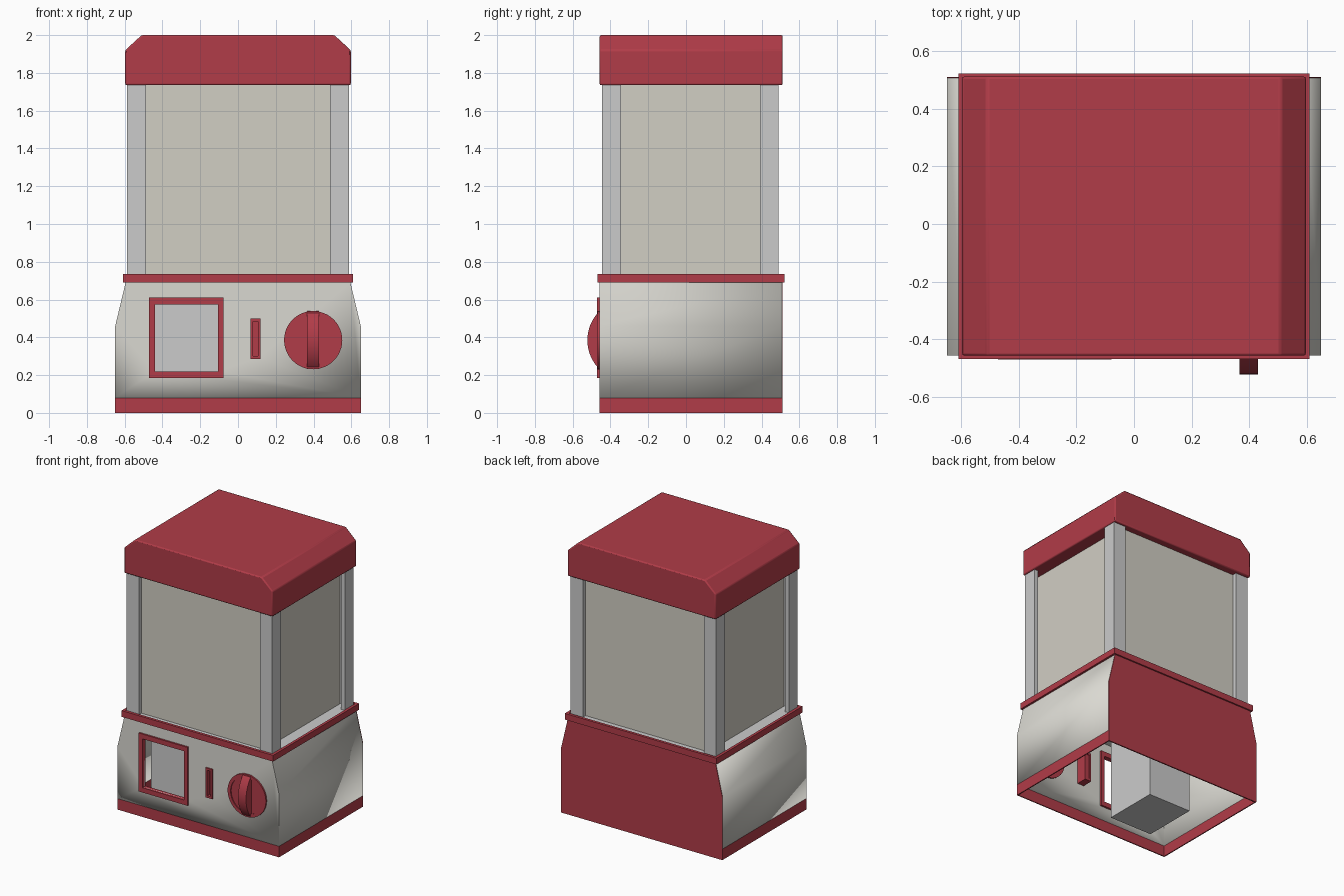
import bpy, bmesh, math

if "Cube" in bpy.data.objects:
    bpy.data.objects.remove(bpy.data.objects["Cube"])


def material(name, r, g, b):
    m = bpy.data.materials.new(name)
    m.diffuse_color = (r, g, b, 1)
    m.use_nodes = True
    m.node_tree.nodes["Principled BSDF"].inputs["Base Color"].default_value = m.diffuse_color
    return m


RED = material("red", 0.44, 0.045, 0.065)
CREAM = material("cream", 0.70, 0.69, 0.64)
GLASS = material("tinted_panel", 0.64, 0.62, 0.55)


def place(u, v, w, axis):
    # (u, v) lie in the profile plane, w runs along the axis
    return {"x": (w, u, v), "y": (u, w, v), "z": (u, v, w)}[axis]


def finish(name, bm, mat):
    me = bpy.data.meshes.new(name)
    bm.to_mesh(me)
    bm.free()
    ob = bpy.data.objects.new(name, me)
    bpy.context.collection.objects.link(ob)
    if mat:
        me.materials.append(mat)
    return ob


def prism(name, pts, axis, a, b, mat=None, remove=None):
    bm = bmesh.new()
    lo = [bm.verts.new(place(u, v, a, axis)) for u, v in pts]
    hi = [bm.verts.new(place(u, v, b, axis)) for u, v in pts]
    n = len(pts)
    bm.faces.new(lo)
    bm.faces.new(hi)
    for i in range(n):
        j = (i + 1) % n
        bm.faces.new((lo[i], lo[j], hi[j], hi[i]))
    bmesh.ops.recalc_face_normals(bm, faces=bm.faces)
    if remove:
        gone = [f for f in bm.faces if remove(f.calc_center_median())]
        bmesh.ops.delete(bm, geom=gone, context="FACES")
    return finish(name, bm, mat)


def rect(u0, u1, v0, v1):
    return [(u0, v0), (u1, v0), (u1, v1), (u0, v1)]


def circle(cu, cv, r, n=48):
    return [(cu + r * math.cos(2 * math.pi * i / n), cv + r * math.sin(2 * math.pi * i / n)) for i in range(n)]


def box(name, x0, x1, y0, y1, z0, z1, mat=None):
    return prism(name, rect(x0, x1, y0, y1), "z", z0, z1, mat)


def ring(name, outer, inner, axis, a, b, mat=None):
    bm = bmesh.new()
    loops = [[bm.verts.new(place(u, v, w, axis)) for u, v in pts]
             for pts, w in ((outer, a), (outer, b), (inner, b), (inner, a))]
    n = len(outer)
    for k in range(4):
        p, q = loops[k], loops[(k + 1) % 4]
        for i in range(n):
            j = (i + 1) % n
            bm.faces.new((p[i], p[j], q[j], q[i]))
    bmesh.ops.recalc_face_normals(bm, faces=bm.faces)
    return finish(name, bm, mat)


def cut(ob, cutter):
    cutter.hide_render = True
    cutter.display_type = "WIRE"
    m = ob.modifiers.new("cut", "BOOLEAN")
    m.operation = "DIFFERENCE"
    m.solver = "EXACT"
    m.object = cutter


Y0, Y1 = -0.457, 0.51

# Base: open-bottomed tapered housing, red foot band and red back
body_pts = [(-0.65, 0.08), (0.65, 0.08), (0.65, 0.46), (0.595, 0.69), (-0.595, 0.69), (-0.65, 0.46)]
body = prism("base_housing", body_pts, "y", Y0, Y1 - 0.003, CREAM,
             lambda c: c.z < 0.09 or c.y > 0.45)
shell = body.modifiers.new("shell", "SOLIDIFY")
shell.thickness = 0.008
shell.offset = -1
shell.use_even_offset = True
cut(body, box("window_cutter", -0.44, -0.105, -0.6, -0.38, 0.22, 0.575))
cut(body, box("slot_cutter", 0.075, 0.115, -0.6, -0.38, 0.295, 0.49))
ring("foot_band", rect(-0.65, 0.65, Y0, Y1), rect(-0.642, 0.642, Y0 + 0.008, Y1 - 0.008), "z", 0, 0.08, RED)
back_pts = [(-0.65, 0.0), (0.65, 0.0)] + body_pts[2:]
prism("back_panel", back_pts, "y", Y1 - 0.003, Y1 + 0.001, RED)

# Trim ring and compartment floor
ring("trim_ring", rect(-0.61, 0.61, -0.468, 0.522), rect(-0.59, 0.59, -0.448, 0.502), "z", 0.69, 0.735, RED)
box("compartment_floor", -0.592, 0.592, -0.45, 0.504, 0.692, 0.728)

# Corner posts: L-shaped angles around the clear compartment
W, T, XC, YC, YH = 0.1, 0.03, 0.587, 0.023, 0.468
for fb, sy in (("front", -1), ("back", 1)):
    for lr, sx in (("left", -1), ("right", 1)):
        ell = [(0, 0), (W, 0), (W, T), (T, T), (T, W), (0, W)]
        pts = [(sx * (XC - u), YC + sy * (YH - v)) for u, v in ell]
        prism(f"{fb}_{lr}_post", pts, "z", 0.725, 1.74)
box("compartment_panels", -0.5, 0.5, -0.413, 0.459, 0.725, 1.74, GLASS)

# Lid with chamfered left and right edges
lid_pts = [(-0.597, 1.735), (0.597, 1.735), (0.597, 1.92), (0.51, 2.0), (-0.51, 2.0), (-0.597, 1.92)]
lid = prism("lid", lid_pts, "y", Y0, Y1 + 0.002, RED)
bev = lid.modifiers.new("soft_edges", "BEVEL")
bev.width = 0.008
bev.segments = 2

# Prize window: frame and chute behind it
ring("window_frame", rect(-0.472, -0.078, 0.185, 0.61), rect(-0.44, -0.105, 0.22, 0.575), "y", -0.47, -0.435, RED)
box("prize_chute", -0.447, -0.098, -0.36, 0.05, 0.06, 0.692)

# Coin slot
ring("coin_slot", rect(0.067, 0.12, 0.285, 0.5), rect(0.08, 0.107, 0.3, 0.485), "y", -0.468, -0.37, RED)
box("coin_slot_back", 0.078, 0.109, -0.44, -0.375, 0.298, 0.487, RED)

# Turning dial: rim, face and rounded grip (shallow arc)
ring("dial_rim", circle(0.398, 0.385, 0.154), circle(0.398, 0.385, 0.13), "y", -0.468, -0.44, RED)
prism("dial_face", circle(0.398, 0.385, 0.132), "y", -0.461, -0.44, RED)
R, A = 0.217, math.radians(45)
arc = [(-0.305 - R * math.cos(t), 0.385 + R * math.sin(t))
       for t in (A * (2 * i / 24 - 1) for i in range(25))]
prism("dial_grip", arc, "x", 0.366, 0.43, RED)

# Smooth the round parts
for name in ("dial_rim", "dial_face", "dial_grip", "lid", "base_housing"):
    bpy.ops.object.select_all(action="DESELECT")
    ob = bpy.data.objects[name]
    ob.select_set(True)
    bpy.context.view_layer.objects.active = ob
    bpy.ops.object.shade_smooth_by_angle(angle=math.radians(35))
